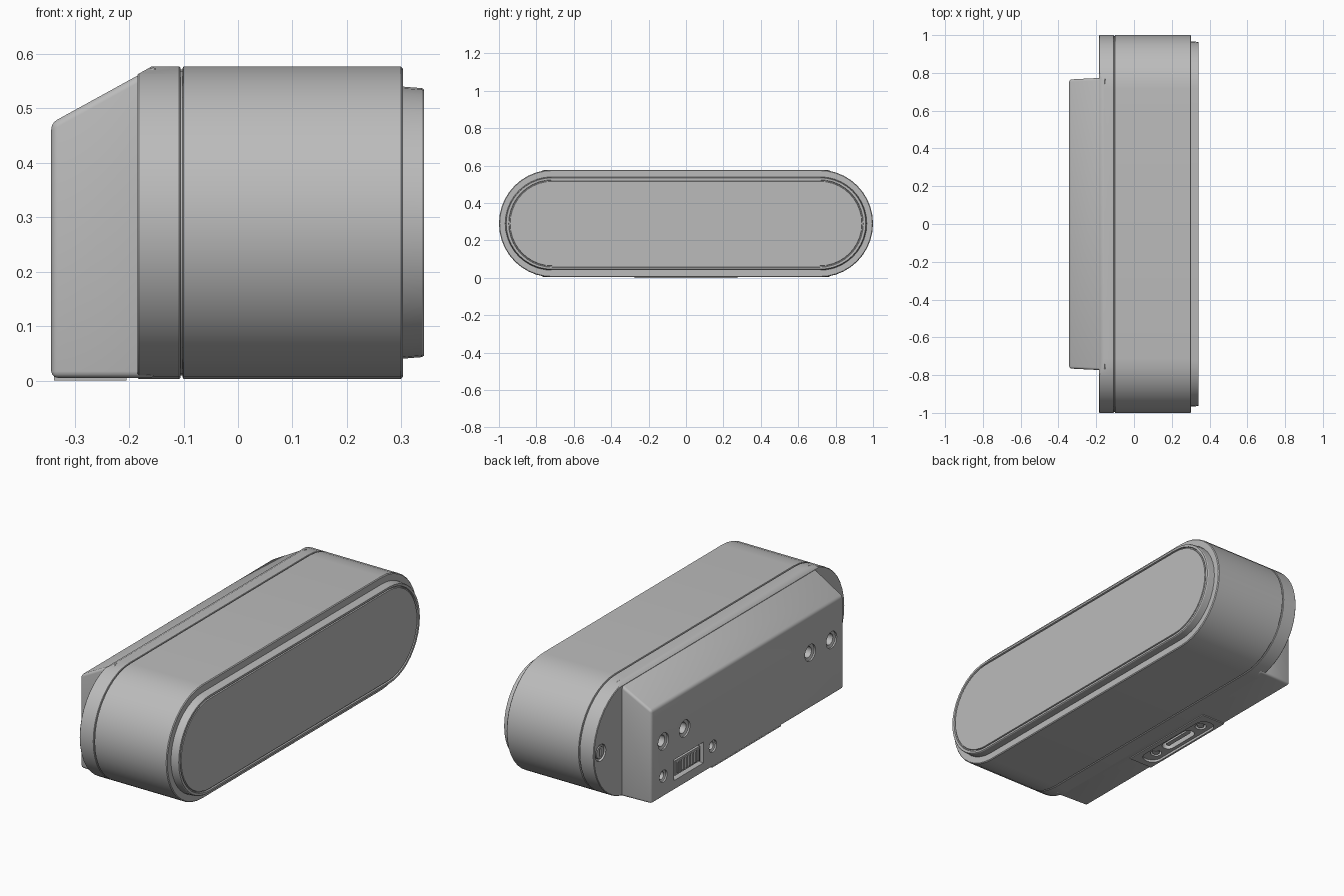
import bpy, bmesh, math
from mathutils import Vector

cube = bpy.data.objects.get("Cube")
if cube:
    bpy.data.objects.remove(cube, do_unlink=True)

grey = bpy.data.materials.new("satin_grey")
grey.use_nodes = True
grey.diffuse_color = (0.5, 0.5, 0.5, 1)
grey.node_tree.nodes["Principled BSDF"].inputs["Base Color"].default_value = (0.5, 0.5, 0.5, 1)

MID = 0.29      # height of the body axis
BACK = -0.343   # rear face of the mounting block


def finish(name, bm):
    bmesh.ops.recalc_face_normals(bm, faces=bm.faces)
    mesh = bpy.data.meshes.new(name)
    bm.to_mesh(mesh)
    bm.free()
    obj = bpy.data.objects.new(name, mesh)
    bpy.context.collection.objects.link(obj)
    mesh.materials.append(grey)
    return obj


def pill(name, rings, centre=(0, MID), axis="x", steps=20):
    """Loft rounded-end slots; each ring is (position, half length along y, radius)."""
    bm = bmesh.new()
    loops = []
    for pos, half, r in rings:
        loop = []
        for side in (1, -1):
            for i in range(steps + 1):
                if half == r and i == steps:
                    continue
                a = math.pi * (i / steps - 0.5)
                u = centre[0] + side * (half - r + r * math.cos(a))
                v = centre[1] + side * r * math.sin(a)
                loop.append(bm.verts.new((pos, u, v) if axis == "x" else (v, u, pos)))
        loops.append(loop)
    n = len(loops[0])
    for a, b in zip(loops, loops[1:]):
        for i in range(n):
            bm.faces.new((a[i], a[(i + 1) % n], b[(i + 1) % n], b[i]))
    bm.faces.new(loops[0])
    bm.faces.new(loops[-1])
    return finish(name, bm)


def box(name, lo, hi):
    bm = bmesh.new()
    bmesh.ops.create_cube(bm, size=1)
    lo, hi = Vector(lo), Vector(hi)
    for v in bm.verts:
        v.co = (lo + hi) / 2 + v.co * (hi - lo)
    return finish(name, bm)


def apply_all(obj):
    bpy.context.view_layer.objects.active = obj
    for mod in list(obj.modifiers):
        bpy.ops.object.modifier_apply(modifier=mod.name)


def cut(obj, cutter):
    cutter.hide_render = True
    mod = obj.modifiers.new("cut", "BOOLEAN")
    mod.operation, mod.solver, mod.object = "DIFFERENCE", "EXACT", cutter
    apply_all(obj)
    bpy.data.objects.remove(cutter, do_unlink=True)


# Main barrel, with softened rims
R = 0.287
parts = [pill("main_body", [(-0.102, 0.996, R - 0.004), (-0.1, 1, R), (0.299, 1, R),
                            (0.303, 0.996, R - 0.004)])]
parts.append(pill("seam_core", [(-0.11, 0.994, R - 0.006), (-0.095, 0.994, R - 0.006)]))

# Rear shell, trimmed along the sloping roof
shell = pill("rear_shell", [(-0.185, 0.997, R - 0.003), (-0.182, 1, R), (-0.108, 1, R),
                            (-0.106, 0.998, R - 0.002)])
bm = bmesh.new()
bm.from_mesh(shell.data)
slope = Vector((-0.09, 0, 0.16))
cutres = bmesh.ops.bisect_plane(bm, geom=bm.verts[:] + bm.edges[:] + bm.faces[:],
                                plane_co=(-0.185, 0, 0.562), plane_no=slope, clear_outer=True)
bmesh.ops.holes_fill(bm, edges=[e for e in bm.edges if e.is_boundary])
bmesh.ops.recalc_face_normals(bm, faces=bm.faces)
bm.to_mesh(shell.data)
bm.free()
parts.append(shell)

# Front panel: raised rim, thin groove, flat face
parts.append(pill("front_panel", [(0.30, 0.967, 0.25), (0.338, 0.964, 0.247), (0.342, 0.961, 0.244),
                                  (0.342, 0.948, 0.234), (0.335, 0.946, 0.232),
                                  (0.335, 0.942, 0.228), (0.341, 0.94, 0.226)]))

# Mounting block: sloped-top profile, slightly tapered towards the back
bm = bmesh.new()
profile = [(BACK, 0.005), (-0.15, 0.005), (-0.15, 0.579), (BACK, 0.473)]
ends = [[bm.verts.new((x, s * (0.765 if x == BACK else 0.775), z)) for x, z in profile]
        for s in (1, -1)]
for i in range(4):
    j = (i + 1) % 4
    bm.faces.new((ends[0][i], ends[0][j], ends[1][j], ends[1][i]))
for e in ends:
    bm.faces.new(e)
block = finish("mounting_block", bm)
bevel = block.modifiers.new("soft_edges", "BEVEL")
bevel.width, bevel.segments = 0.012, 3
apply_all(block)
parts.append(block)

# Countersunk mounting holes and small connector screw holes
holes = [(s * y, 0.285, 0.042) for s in (1, -1) for y in (0.5, 0.67)]
holes += [(0.67, 0.11, 0.03), (0.275, 0.11, 0.03)]
for y, z, r in holes:
    cut(block, pill("hole_cutter", [(BACK - 0.02, r, r), (BACK + 0.008, r, r),
                                    (BACK + 0.012, r * 0.65, r * 0.65),
                                    (BACK + 0.06, r * 0.65, r * 0.65)], (y, z), steps=12))

# Connector socket with a row of pins
cut(block, box("socket_cutter", (BACK - 0.02, 0.35, 0.055), (BACK + 0.03, 0.585, 0.16)))
parts.append(box("socket_core", (BACK + 0.008, 0.368, 0.07), (BACK + 0.04, 0.567, 0.145)))
for i in range(8):
    y = 0.385 + i * 0.0235
    parts.append(box("socket_pin", (BACK + 0.001, y - 0.006, 0.08), (BACK + 0.02, y + 0.006, 0.135)))

# Underside pad with recessed port, slot and screws
pad = box("underside_pad", (-0.338, -0.275, 0), (-0.205, 0.275, 0.01))
port = (0, -0.28)
for target in (pad, block):
    cut(target, pill("port_cutter", [(-0.02, 0.24, 0.048), (0.012, 0.24, 0.048)], port, "z"))
cut(block, pill("slot_cutter", [(-0.02, 0.105, 0.03), (0.05, 0.105, 0.03)], port, "z"))
parts.append(pad)
parts.append(pill("port_tongue", [(0.02, 0.085, 0.012), (0.06, 0.085, 0.012)], port, "z"))
for s in (1, -1):
    spot = (s * 0.168, port[1])
    cut(block, pill("screw_cutter", [(-0.02, 0.027, 0.027), (0.03, 0.027, 0.027)], spot, "z", 12))
    parts.append(pill("port_screw", [(0.014, 0.017, 0.017), (0.04, 0.017, 0.017)], spot, "z", 12))

# Recessed screw in the end of the rear shell
spot = (0.945, MID)
cut(shell, pill("end_cutter", [(-0.2, 0.042, 0.042), (-0.172, 0.042, 0.042)], spot, steps=12))
screw = pill("end_screw", [(-0.183, 0.03, 0.03), (-0.16, 0.03, 0.03)], spot, steps=12)
cut(screw, box("driver_cutter", (-0.2, 0.939, 0.27), (-0.176, 0.951, 0.31)))
parts.append(screw)

# Smooth curved faces, keep hard edges
bpy.ops.object.select_all(action="DESELECT")
for obj in parts:
    obj.select_set(True)
bpy.context.view_layer.objects.active = parts[0]
bpy.ops.object.shade_smooth_by_angle(angle=math.radians(30))
